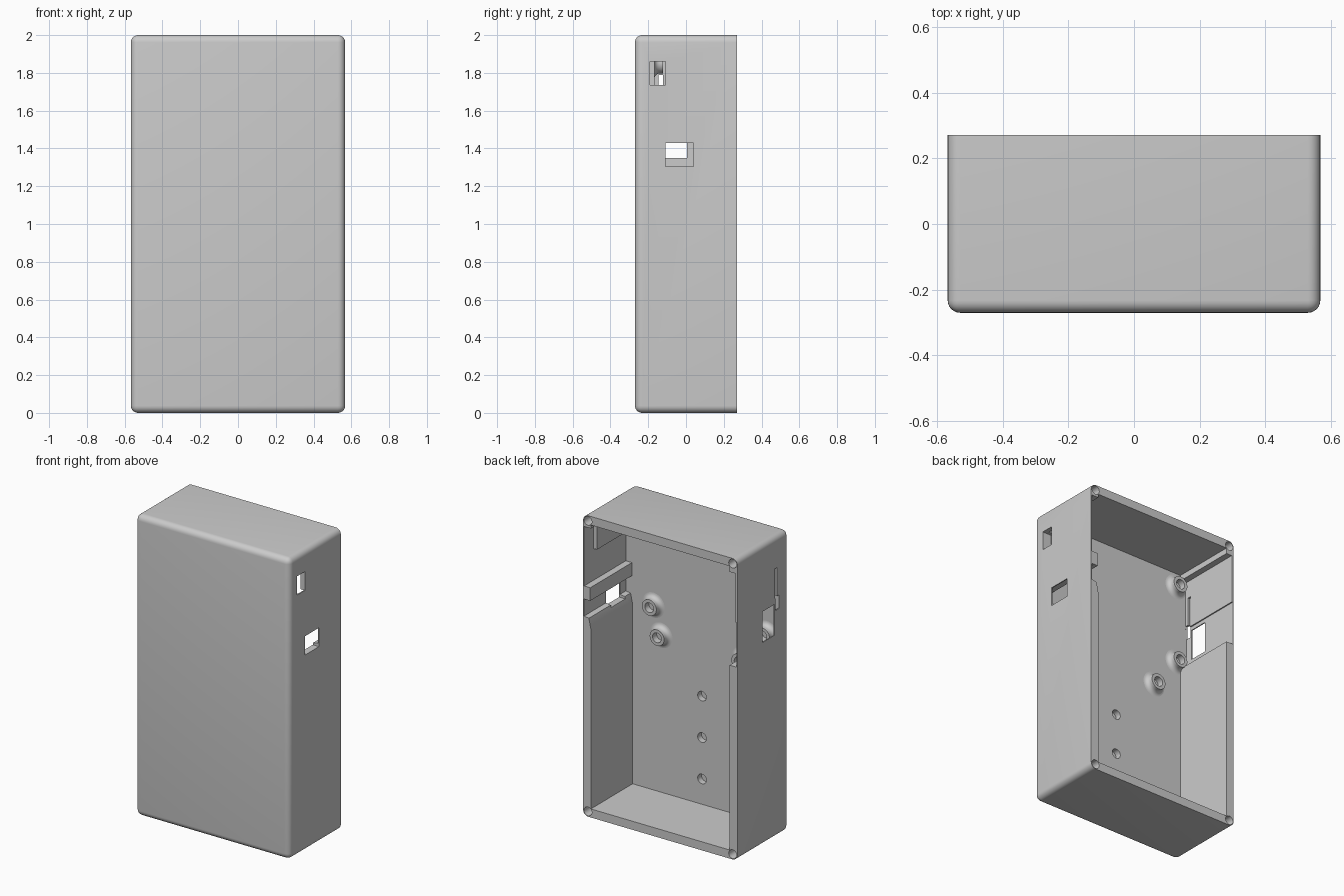
import bpy, bmesh, math

if "Cube" in bpy.data.objects:
    bpy.data.objects.remove(bpy.data.objects["Cube"], do_unlink=True)

W, D, H = 0.567, 0.27, 2.0      # half width, half depth, height
WALL = 0.057
INNER = W - WALL                # inner face of the side walls
FLOOR = -0.168                  # inner face of the front panel
BACK = D + 0.05                 # cutters reach past the open back

grey = bpy.data.materials.new("grey plastic")
grey.use_nodes = True
grey.diffuse_color = (0.6, 0.6, 0.6, 1)
grey.node_tree.nodes["Principled BSDF"].inputs["Base Color"].default_value = (0.6, 0.6, 0.6, 1)


def make(name, bm):
    bmesh.ops.recalc_face_normals(bm, faces=bm.faces)
    mesh = bpy.data.meshes.new(name)
    bm.to_mesh(mesh)
    bm.free()
    mesh.materials.append(grey)
    obj = bpy.data.objects.new(name, mesh)
    bpy.context.collection.objects.link(obj)
    return obj


def box_mesh(x, y, z):
    bm = bmesh.new()
    bmesh.ops.create_cube(bm, size=1)
    for v in bm.verts:
        v.co = [r[0] if c < 0 else r[1] for r, c in zip((x, y, z), v.co)]
    return bm


def box(name, x, y, z):
    return make(name, box_mesh(x, y, z))


def prism(name, points, y0, y1):
    """Extrude an x-z outline along y."""
    bm = bmesh.new()
    face = bm.faces.new([bm.verts.new((x, y0, z)) for x, z in points])
    new = bmesh.ops.extrude_face_region(bm, geom=[face])["geom"]
    bmesh.ops.translate(bm, vec=(0, y1 - y0, 0),
                        verts=[g for g in new if isinstance(g, bmesh.types.BMVert)])
    return make(name, bm)


def rod(name, x, z, r, y0, y1):
    ring = [i * math.tau / 32 for i in range(32)]
    return prism(name, [(x + r * math.cos(a), z + r * math.sin(a)) for a in ring], y0, y1)


def lathe(name, profile, x, z):
    """Spin a (radius, height) profile about the y axis."""
    bm = bmesh.new()
    verts = [bm.verts.new((r, h, 0)) for r, h in profile]
    edges = [bm.edges.new(pair) for pair in zip(verts, verts[1:])]
    bmesh.ops.spin(bm, geom=verts + edges, axis=(0, 1, 0), cent=(0, 0, 0),
                   angle=math.tau, steps=32)
    bmesh.ops.remove_doubles(bm, verts=bm.verts, dist=0.0005)
    bmesh.ops.translate(bm, vec=(x, FLOOR, z), verts=bm.verts)
    return make(name, bm)


def smooth(obj):
    bpy.ops.object.select_all(action="DESELECT")
    obj.select_set(True)
    bpy.context.view_layer.objects.active = obj
    bpy.ops.object.shade_smooth_by_angle(angle=math.radians(35))


# Outer case, rounded everywhere but around the open back
bm = box_mesh((-W, W), (-D, D), (0, H))
round_edges = [e for e in bm.edges if any(v.co.y < 0 for v in e.verts)]
bmesh.ops.bevel(bm, geom=round_edges, offset=0.038, segments=6, profile=0.5, affect="EDGES")
case = make("case", bm)

# Main cavity
cutters = [box("cavity_cut", (-INNER, INNER), (FLOOR, BACK), (WALL, H - WALL))]

# Thinned side walls: stepped pockets, the left one with a sloped lip
left = [(INNER - 0.03, 1.25), (INNER, 1.25), (0.525, 1.32), (0.56, 1.325),
        (0.56, 1.735), (0.535, 1.735), (0.535, 1.915), (INNER - 0.03, 1.915)]
right = [(0.03 - INNER, 1.285), (-0.56, 1.285), (-0.56, 1.58),
         (-0.552, 1.58), (-0.552, 1.905), (0.03 - INNER, 1.905)]
for outline in (left, right):
    cutters.append(prism("pocket_cut", outline, FLOOR, BACK))
cutters.append(box("rim_notch_cut", (0.48, 0.56), (0.17, BACK), (1.73, 1.92)))

# Openings in the left wall, then in the right wall
for side, y, z in [(1, (-0.108, 0.04), (1.305, 1.43)),
                   (1, (-0.19, -0.108), (1.735, 1.86)),
                   (-1, (-0.12, 0.005), (1.35, 1.555)),
                   (-1, (-0.167, -0.13), (1.51, 1.6)),
                   (-1, (-0.145, -0.122), (1.59, 1.79))]:
    cutters.append(box("opening_cut", sorted((side * 0.5, side * 0.6)), y, z))

# Corner screw holes in the rim
for x in (-0.532, 0.532):
    for z in (0.035, H - 0.035):
        cutters.append(rod("screw_cut", x, z, 0.029, 0.05, BACK))

# Blind holes down the middle of the front panel
for z in (0.225, 0.5, 0.775):
    cutters.append(rod("panel_hole_cut", 0, z, 0.032, FLOOR - 0.04, FLOOR + 0.05))

# Apply the cuts and drop the cutters
for cutter in cutters:
    mod = case.modifiers.new("cut", "BOOLEAN")
    mod.operation, mod.solver, mod.object = "DIFFERENCE", "EXACT", cutter
bpy.context.view_layer.update()
done = bpy.data.meshes.new_from_object(case.evaluated_get(bpy.context.evaluated_depsgraph_get()))
case.modifiers.clear()
case.data = done
for cutter in cutters:
    bpy.data.objects.remove(cutter, do_unlink=True)
smooth(case)

# Rib across the left pocket
box("left_rib", (0.515, 0.563), (FLOOR, D), (1.438, 1.525))

# Hollow mounting posts with a flared foot
flare = [(0.053 + 0.03 * (1 - math.sin(a)), 0.03 * (1 - math.cos(a)))
         for a in [i * math.pi / 12 for i in range(7)]]
profile = flare + [(0.053, 0.045), (0.032, 0.045), (0.032, 0.002), (0.0, 0.002)]
for i, (x, z) in enumerate([(-0.3, 1.1), (0.3, 1.1), (-0.475, 1.32),
                            (0.357, 1.285), (-0.475, 1.85), (0.357, 1.85)]):
    smooth(lathe(f"mounting_post_{i + 1}", profile, x, z))
